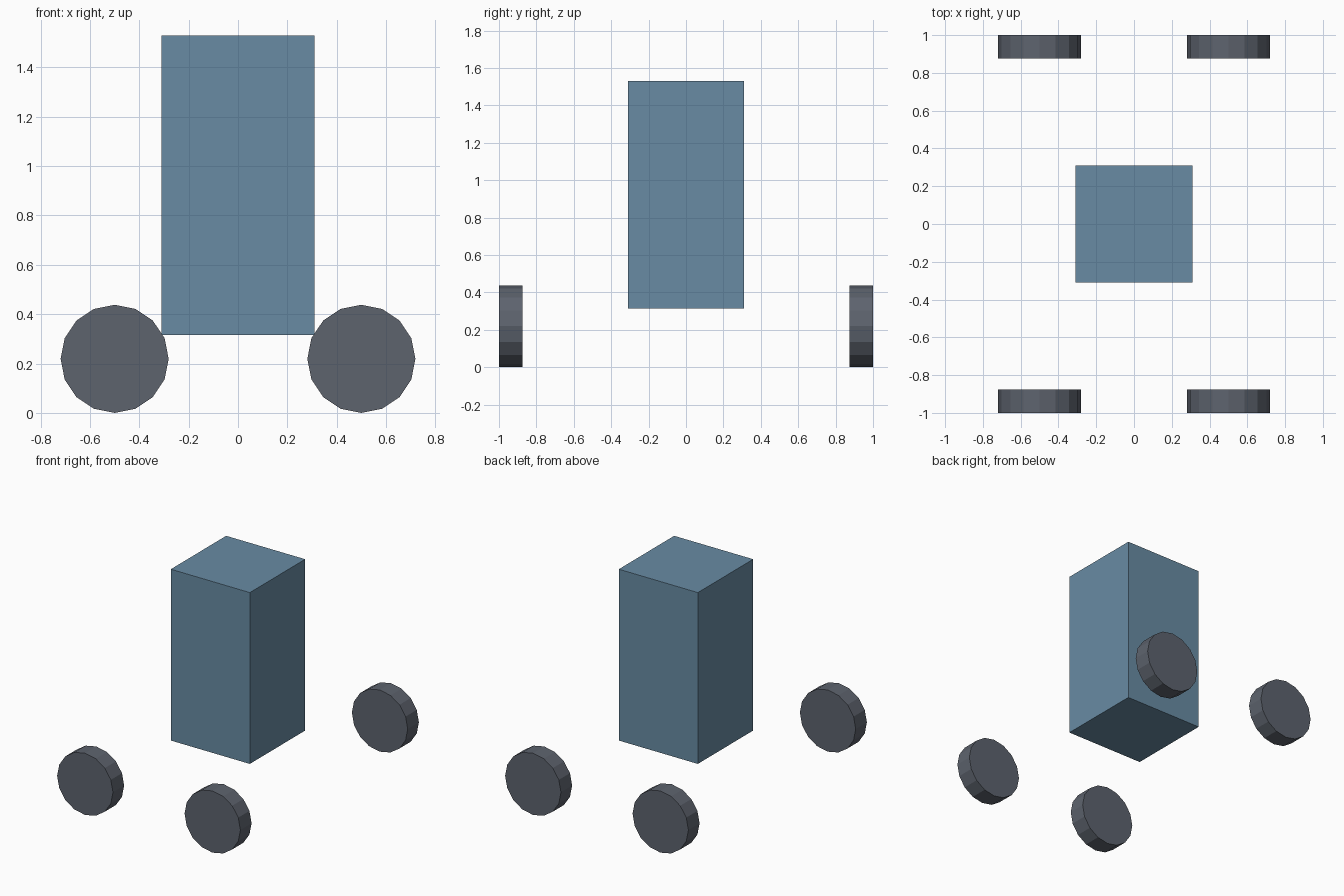
import bpy
from math import radians

if "Cube" in bpy.data.objects:
    bpy.data.objects.remove(bpy.data.objects["Cube"])


def material(name, rgb):
    mat = bpy.data.materials.new(name)
    mat.diffuse_color = (*rgb, 1)
    mat.use_nodes = True
    mat.node_tree.nodes["Principled BSDF"].inputs["Base Color"].default_value = mat.diffuse_color
    return mat


body_blue = material("body_blue", (0.14, 0.26, 0.37))
wheel_grey = material("wheel_grey", (0.11, 0.125, 0.155))

# Tall square body between the wheels
bottom, top, width = 0.315, 1.53, 0.62
bpy.ops.mesh.primitive_cube_add(size=1, location=(0, 0, (bottom + top) / 2))
body = bpy.context.object
body.name = "body"
body.scale = (width, width, top - bottom)
bpy.ops.object.transform_apply(location=False, rotation=False, scale=True)
body.data.materials.append(body_blue)

# Four 16-sided wheels with their axles along y
radius, thickness = 0.219, 0.125
for x, side in ((-0.5, "left"), (0.5, "right")):
    for sign, end in ((-1, "front"), (1, "back")):
        bpy.ops.mesh.primitive_cylinder_add(
            vertices=16, radius=radius, depth=thickness,
            location=(x, sign * (1 - thickness / 2), radius),
            rotation=(radians(90), 0, 0))
        wheel = bpy.context.object
        wheel.name = f"{end}_{side}_wheel"
        wheel.data.materials.append(wheel_grey)
